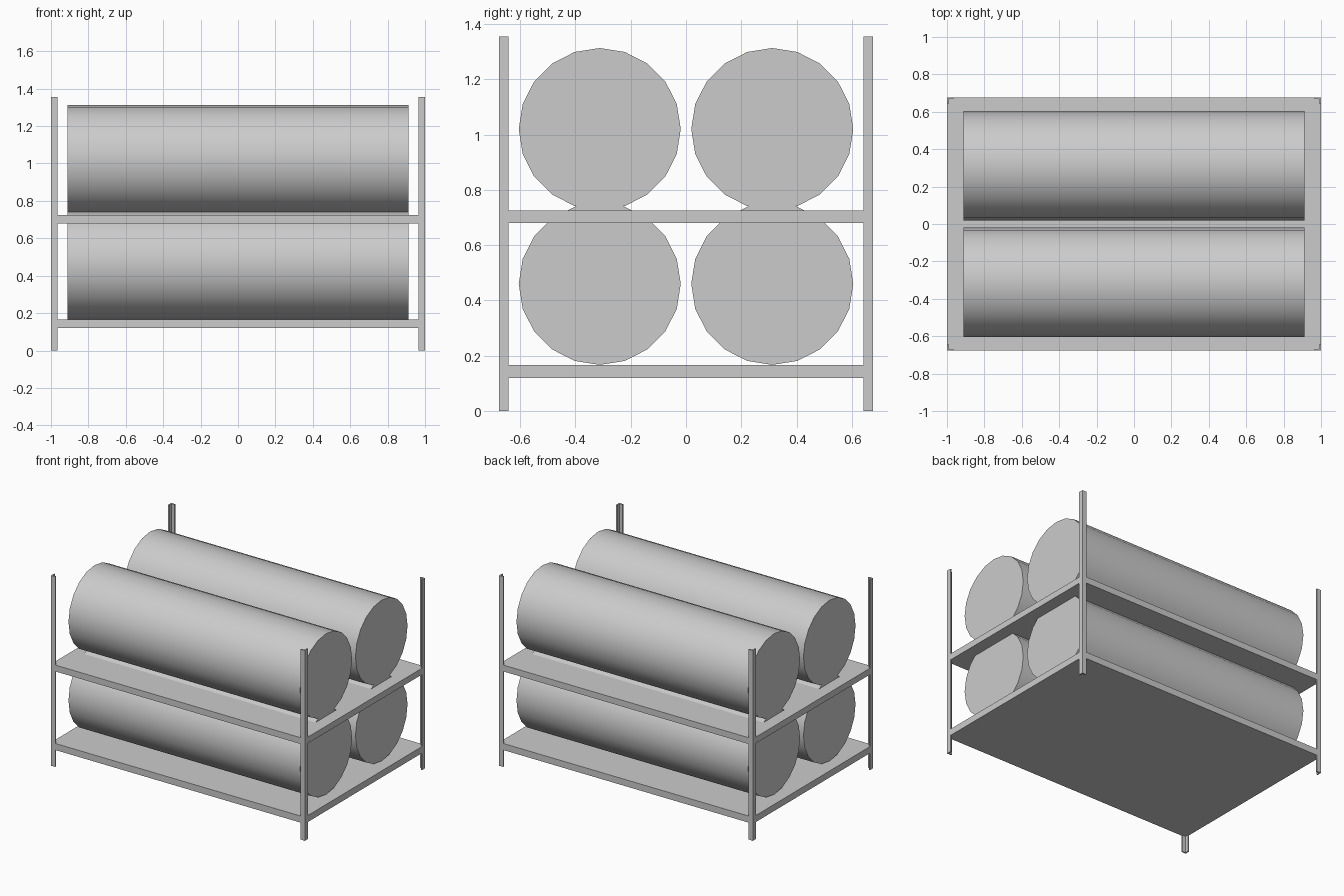
import bpy
import bmesh
import math

cube = bpy.data.objects.get("Cube")
if cube:
    bpy.data.objects.remove(cube, do_unlink=True)

grey = bpy.data.materials.new("plain grey")
grey.use_nodes = True
colour = (0.6, 0.6, 0.6, 1)
grey.diffuse_color = colour
grey.node_tree.nodes["Principled BSDF"].inputs["Base Color"].default_value = colour

HALF_X, HALF_Y, HEIGHT = 1.0, 0.676, 1.355
POST, WALL = 0.034, 0.009


def extrude_profile(name, points, z0, z1):
    """Solid prism from a flat outline."""
    bm = bmesh.new()
    face = bm.faces.new([bm.verts.new((x, y, z0)) for x, y in points])
    grown = bmesh.ops.extrude_face_region(bm, geom=[face])["geom"]
    top = [v for v in grown if isinstance(v, bmesh.types.BMVert)]
    bmesh.ops.translate(bm, verts=top, vec=(0, 0, z1 - z0))
    bmesh.ops.recalc_face_normals(bm, faces=bm.faces)
    mesh = bpy.data.meshes.new(name)
    bm.to_mesh(mesh)
    bm.free()
    mesh.materials.append(grey)
    obj = bpy.data.objects.new(name, mesh)
    bpy.context.collection.objects.link(obj)
    return obj


def roll(name, y, z):
    """Solid drum lying along x."""
    bpy.ops.mesh.primitive_cylinder_add(
        vertices=20, radius=0.293, depth=1.824,
        location=(0, y, z), rotation=(0, math.pi / 2, 0))
    obj = bpy.context.object
    obj.name = name
    obj.data.materials.append(grey)
    bpy.ops.object.shade_smooth_by_angle(angle=math.radians(30))


# Corner posts: angle sections opening towards the middle
angle = [(0, 0), (POST, 0), (POST, WALL), (WALL, WALL), (WALL, POST), (0, POST)]
for sx, side in ((-1, "right"), (1, "left")):
    for sy, end in ((-1, "front"), (1, "back")):
        outline = [(sx * (HALF_X - x), sy * (HALF_Y - y)) for x, y in angle]
        extrude_profile(f"{end}_{side}_post", outline, 0, HEIGHT)

# Shelves, set just inside the outer faces of the posts
sx, sy = HALF_X - 0.001, HALF_Y - 0.001
board = [(-sx, -sy), (sx, -sy), (sx, sy), (-sx, sy)]
extrude_profile("lower_shelf", board, 0.12, 0.167)
extrude_profile("upper_shelf", board, 0.68, 0.725)

# Two drums on each shelf
for level, z in (("lower", 0.46), ("upper", 1.02)):
    for end, y in (("front", -0.312), ("back", 0.312)):
        roll(f"{level}_{end}_drum", y, z)
